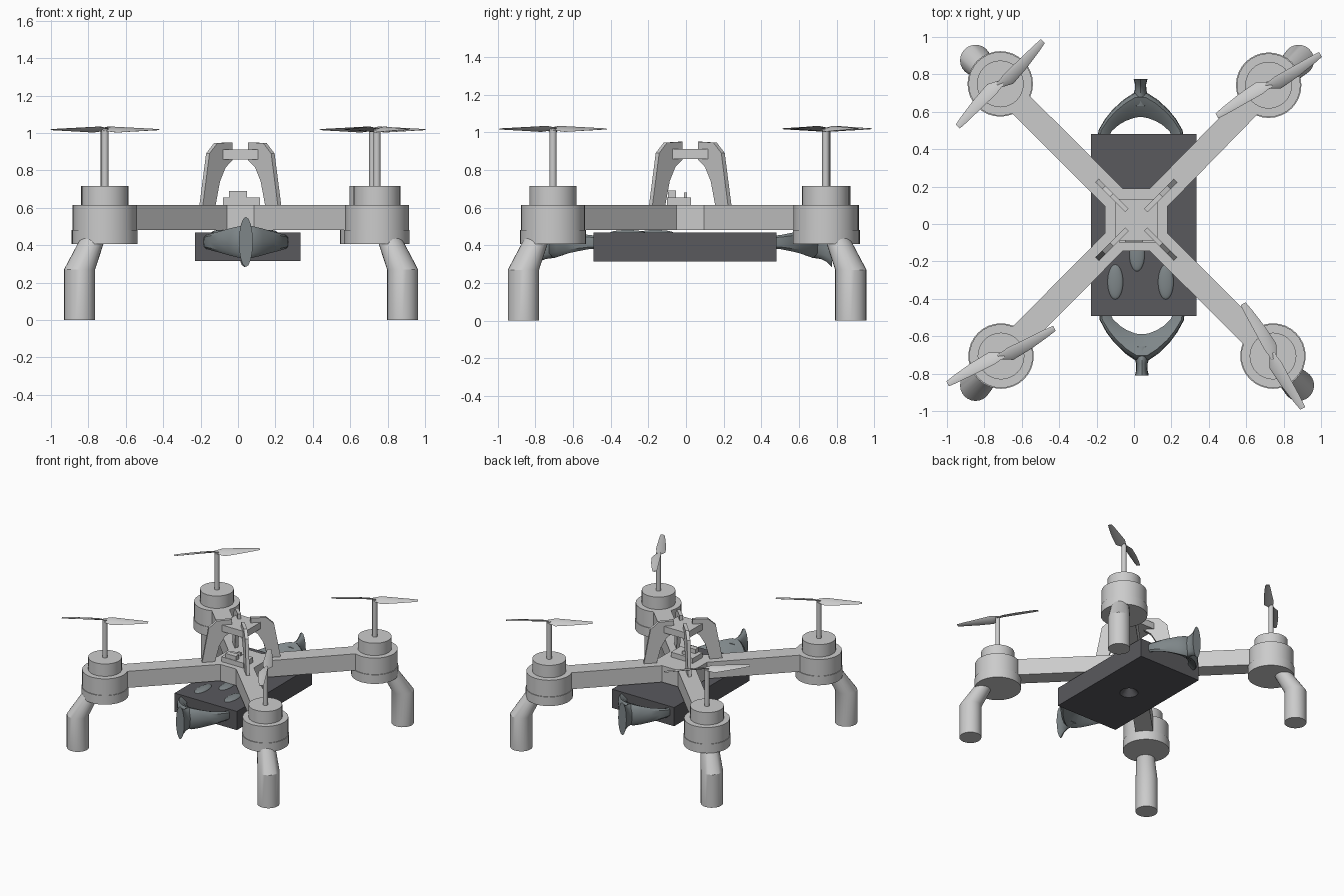
import bpy, bmesh
from math import sin, cos, pi, radians, sqrt
from mathutils import Vector

if "Cube" in bpy.data.objects:
    bpy.data.objects.remove(bpy.data.objects["Cube"])

C = Vector((0.0125, 0.0225))          # centre of the frame
Z_HORN = 0.417


def material(name, col):
    m = bpy.data.materials.new(name)
    m.diffuse_color = (*col, 1)
    m.use_nodes = True
    m.node_tree.nodes["Principled BSDF"].inputs["Base Color"].default_value = m.diffuse_color
    return m


DARK = material("dark_grey", (0.10, 0.10, 0.11))
SLATE = material("slate", (0.21, 0.24, 0.25))


def finish(name, bm, mat=None, smooth=None):
    bmesh.ops.recalc_face_normals(bm, faces=bm.faces)
    me = bpy.data.meshes.new(name)
    bm.to_mesh(me)
    bm.free()
    ob = bpy.data.objects.new(name, me)
    bpy.context.collection.objects.link(ob)
    if mat:
        me.materials.append(mat)
    if smooth:
        bpy.ops.object.select_all(action='DESELECT')
        ob.select_set(True)
        bpy.context.view_layer.objects.active = ob
        bpy.ops.object.shade_smooth_by_angle(angle=radians(smooth))
    return ob


def loft(name, rings, mat=None, smooth=None):
    bm = bmesh.new()
    vs = [[bm.verts.new(p) for p in r] for r in rings]
    n = len(vs[0])
    for a, b in zip(vs, vs[1:]):
        for i in range(n):
            bm.faces.new((a[i], a[(i + 1) % n], b[(i + 1) % n], b[i]))
    bm.faces.new(vs[0])
    bm.faces.new(vs[-1])
    return finish(name, bm, mat, smooth)


def box(name, x0, x1, y0, y1, z0, z1, mat=None):
    ring = lambda z: [(x0, y0, z), (x1, y0, z), (x1, y1, z), (x0, y1, z)]
    return loft(name, [ring(z0), ring(z1)], mat)


def circle(x, y, z, r, n=32):
    return [(x + r * cos(2 * pi * i / n), y + r * sin(2 * pi * i / n), z) for i in range(n)]


# X-shaped frame, one outline extruded upward; arms end inside the motors
motors = {"front_left": (-0.711, -0.706, 26.8), "front_right": (0.743, -0.706, -61),
          "back_left": (-0.715, 0.749, 44.4), "back_right": (0.72, 0.742, 30)}
outline = []
for key in ("back_right", "back_left", "front_left", "front_right"):
    m = Vector(motors[key][:2])
    sx, sy = (1 if m.x > 0 else -1), (1 if m.y > 0 else -1)
    n = Vector((-sy, sx)) / sqrt(2) * 0.066
    side, end = Vector((sx * 0.167, sy * 0.072)), Vector((sx * 0.072, sy * 0.167))
    first, last = (side, end) if sx * sy > 0 else (end, side)
    outline += [C + first, m - n, m + n, C + last]
loft("x_frame", [[(p.x, p.y, z) for p in outline] for z in (0.48, 0.615)])

# Motors, shafts, propellers and legs at the four corners
for key, (x, y, ang) in motors.items():
    sx, sy = (1 if x > 0 else -1), (1 if y > 0 else -1)
    prof = [(0.406, 0.175), (0.48, 0.175), (0.48, 0.170), (0.615, 0.170),
            (0.615, 0.125), (0.716, 0.125)]
    loft(key + "_motor", [circle(x, y, z, r) for z, r in prof], None, 30)
    loft(key + "_shaft", [circle(x, y, z, 0.019, 12) for z in (0.70, 1.02)], None, 40)

    lx, ly = (0.88 if sx > 0 else -0.847), (0.875 if sy > 0 else -0.863)
    loft(key + "_leg", [circle(lx, ly, 0, 0.083, 24), circle(lx, ly, 0.27, 0.083, 24),
                        circle(lx - sx * 0.09, ly - sy * 0.09, 0.48, 0.062, 24)], None, 30)

    for k in (0, 1):
        a = radians(ang) + k * pi
        d, n = Vector((cos(a), sin(a), 0)), Vector((-sin(a), cos(a), 0))
        rings = []
        # radius, chord, sideways shift, pitch
        for r, w, off, tilt in ((-0.015, 0.03, 0, 25), (0.05, 0.078, -0.012, 24),
                                (0.16, 0.064, -0.008, 17), (0.27, 0.044, 0, 10),
                                (0.322, 0.03, 0.004, 6)):
            t = radians(tilt)
            u, v = n * cos(t) + Vector((0, 0, sin(t))), Vector((0, 0, cos(t))) - n * sin(t)
            o = Vector((x, y, 1.018)) + d * r + n * off
            rings.append([o + u * (w / 2 * cos(pi * i / 4)) + v * (w * 0.09 * sin(pi * i / 4))
                          for i in range(8)])
        loft(f"{key}_blade_{k + 1}", rings, None, 40)

# Cage: four diagonal struts from (half extent, z) profile points, plus a top plate
strut = [(0.21, 0.61), (0.174, 0.89), (0.132, 0.945), (0.05, 0.95), (0.05, 0.855),
         (0.088, 0.815), (0.118, 0.74), (0.142, 0.61)]
for sx in (-1, 1):
    for sy in (-1, 1):
        n = Vector((-sy, sx, 0)) / sqrt(2) * 0.013
        loft("cage_strut", [[Vector((C.x + sx * e, C.y + sy * e, z)) + n * s for e, z in strut]
                            for s in (-1, 1)])
box("cage_plate", C.x - 0.112, C.x + 0.112, C.y - 0.112, C.y + 0.112, 0.857, 0.91)

# Small electronics on the frame centre
box("circuit_base", -0.08, 0.118, -0.10, 0.027, 0.61, 0.655)
box("connector", -0.048, 0.048, -0.096, -0.053, 0.65, 0.69)
box("pin", 0.0, 0.03, -0.01, 0.006, 0.65, 0.68)

# Body box below the frame, with a conical recess underneath
body = box("body_box", -0.23, 0.334, -0.492, 0.481, 0.314, 0.467, DARK)
cut = loft("recess_cutter", [circle(0.05, 0, 0.29, 0.09), circle(0.05, 0, 0.37, 0.02)], DARK)
cut.hide_render = True
cut.hide_set(True)
mod = body.modifiers.new("recess", 'BOOLEAN')
mod.operation, mod.object, mod.solver = 'DIFFERENCE', cut, 'EXACT'

# Oval bumps on top of the body
for x, y in ((-0.10, -0.31), (0.17, -0.31), (0.016, -0.16)):
    bm = bmesh.new()
    bmesh.ops.create_uvsphere(bm, u_segments=24, v_segments=12, radius=1)
    bmesh.ops.scale(bm, vec=(0.042, 0.095, 0.016), verts=bm.verts)
    bmesh.ops.translate(bm, vec=(x, y, 0.465), verts=bm.verts)
    finish("top_bump", bm, SLATE, 40)

# Bow-shaped bumpers: an arched band and a flared neck, front and back
# half stations: outer x, outer y, inner x, inner y, half height
half = [(0.23, -0.03, 0.175, -0.03, 0.034), (0.225, 0.02, 0.155, 0.015, 0.037),
        (0.19, 0.08, 0.115, 0.05, 0.048), (0.15, 0.13, 0.08, 0.07, 0.058),
        (0.09, 0.185, 0.04, 0.085, 0.074), (0.032, 0.222, 0.014, 0.09, 0.086)]
stations = half + [(-a, b, -c, d, h) for a, b, c, d, h in reversed(half)]
section = [(0, 0), (0.04, 0.7), (0.2, 1), (0.5, 0.8), (1, 0.12),
           (1, -0.12), (0.5, -0.8), (0.2, -1), (0.04, -0.7)]
for name, cx, y0, s in (("front", 0.042, -0.492, -1.08), ("back", 0.035, 0.481, 1.0)):
    rings = [[(cx + ox + (ix - ox) * t, y0 + s * (oy + (iy - oy) * t), Z_HORN + h * k)
              for t, k in section] for ox, oy, ix, iy, h in stations]
    loft(name + "_bumper_band", rings, SLATE, 35)
    rings = [[(cx + w * cos(pi * i / 8), y0 + s * y, Z_HORN + h * sin(pi * i / 8))
              for i in range(16)]
             for y, w, h in ((0.15, 0.06, 0.07), (0.2, 0.042, 0.085), (0.235, 0.031, 0.09),
                             (0.265, 0.03, 0.104), (0.294, 0.037, 0.134))]
    loft(name + "_bumper_neck", rings, SLATE, 40)
